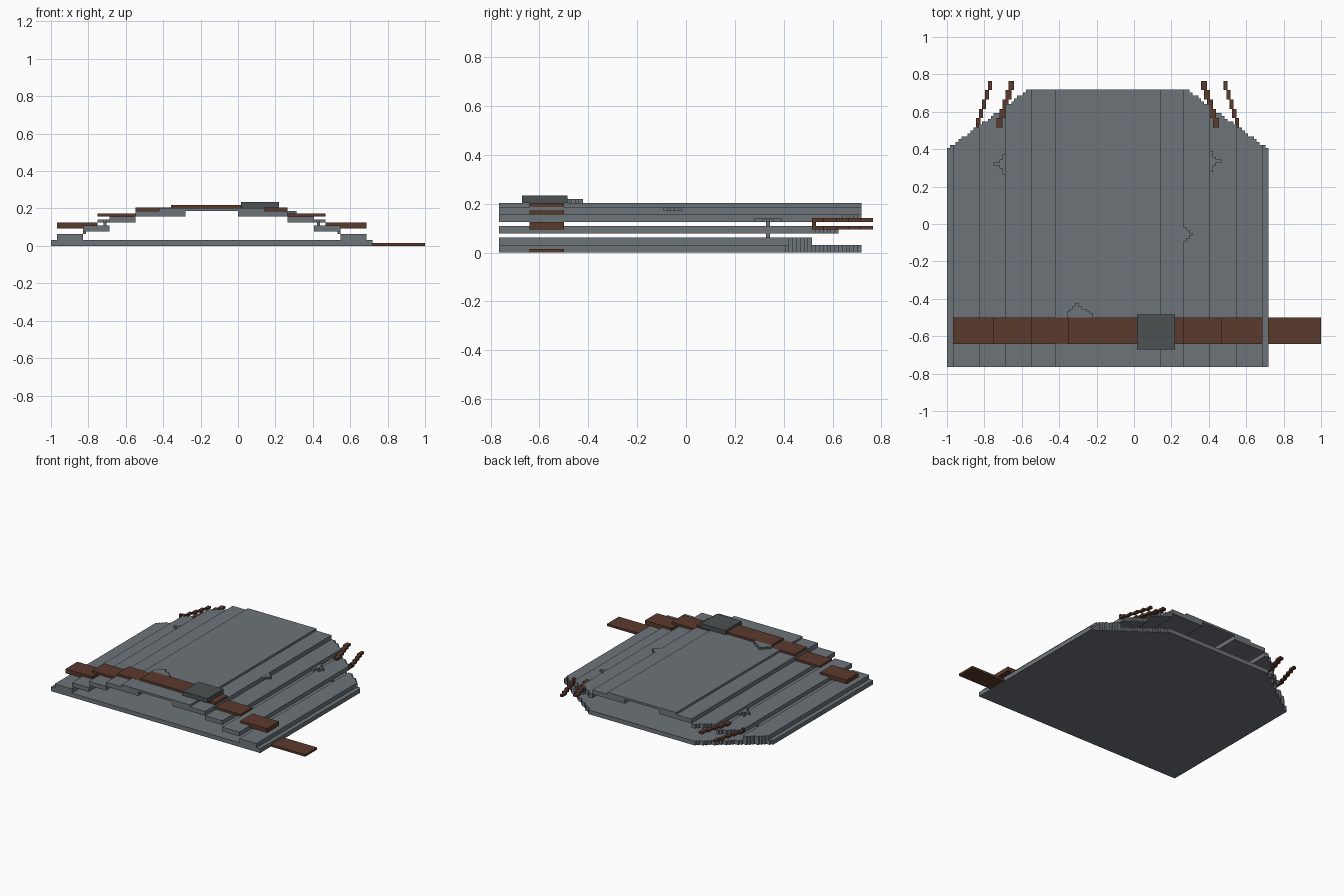
import bpy, bmesh

if "Cube" in bpy.data.objects:
    bpy.data.objects.remove(bpy.data.objects["Cube"])

U = 1 / 64          # grid unit of the blocky style
CX = -9             # symmetry line of the plate, in units
FRONT, SHOULDER, BACK = -49, 26, 46


def material(name, rgb):
    m = bpy.data.materials.new(name)
    m.diffuse_color = (*rgb, 1)
    m.use_nodes = True
    m.node_tree.nodes["Principled BSDF"].inputs["Base Color"].default_value = m.diffuse_color
    return m


STEEL = material("steel grey", (0.155, 0.175, 0.195))
LEATHER = material("brown leather", (0.105, 0.042, 0.026))
IRON = material("dark iron", (0.072, 0.082, 0.082))


def finish(bm, name, mat):
    bmesh.ops.recalc_face_normals(bm, faces=bm.faces)
    me = bpy.data.meshes.new(name)
    bm.to_mesh(me)
    bm.free()
    me.materials.append(mat)
    ob = bpy.data.objects.new(name, me)
    bpy.context.collection.objects.link(ob)
    return ob


def prism(bm, pts, z0, z1):
    """Extrude a flat outline (grid units) from z0 to z1."""
    face = bm.faces.new([bm.verts.new((x * U, y * U, z0 * U)) for x, y in pts])
    ext = bmesh.ops.extrude_face_region(bm, geom=[face])
    for v in ext["geom"]:
        if isinstance(v, bmesh.types.BMVert):
            v.co.z = z1 * U


def boxes(name, mat, *dims):
    bm = bmesh.new()
    for x0, x1, y0, y1, z0, z1 in dims:
        prism(bm, [(x0, y0), (x1, y0), (x1, y1), (x0, y1)], z0, z1)
    return finish(bm, name, mat)


def half_width(row):
    return 55 if row < SHOULDER else 55 - round((row - 25) * 1.35)


def plate(name, x0, x1, z0, z1):
    """Plate strip whose back corners follow the stepped shoulder line."""
    right, left = [(x1, FRONT)], [(x0, FRONT)]
    end = BACK
    for row in range(SHOULDER, BACK):
        a, b = max(x0, CX - half_width(row)), min(x1, CX + half_width(row))
        if a >= b:
            end = row
            break
        if b != right[-1][0]:
            right += [(right[-1][0], row), (b, row)]
        if a != left[-1][0]:
            left += [(left[-1][0], row), (a, row)]
    right.append((right[-1][0], end))
    left.append((left[-1][0], end))
    bm = bmesh.new()
    prism(bm, right + left[::-1], z0, z1)
    return finish(bm, name, STEEL)


def flip(x0, x1):
    return 2 * CX - x1, 2 * CX - x0


# back slab and the stepped, hollow chest plates
plate("back_plate", -64, 46, 0, 2)
for i, (x0, x1, z0, z1) in enumerate([(-62, -53, 2, 4), (-53, -44, 5, 7),
                                      (-44, -35, 8, 10), (-35, -18, 10, 12)], 1):
    plate(f"left_step_{i}", x0, x1, z0, z1)
    plate(f"right_step_{i}", *flip(x0, x1), z0, z1)
plate("chest_plate", -27, 9, 12, 13)

# belt pieces following the steps, tail and buckle
B0, B1 = -41, -32
for i, (x0, x1, z0, z1) in enumerate([(-62, -48, 6, 8), (-48, -35, 10, 11),
                                      (-35, -22, 12, 13.05)], 1):
    boxes(f"left_belt_{i}", LEATHER, (x0, x1, B0, B1, z0, z1))
    boxes(f"right_belt_{i}", LEATHER, (*flip(x0, x1), B0, B1, z0, z1))
boxes("belt_front", LEATHER, (-22.5, 4, B0, B1, 13, 14))
boxes("belt_tail", LEATHER, (46, 64, B0, B1, 0, 1))
boxes("buckle", IRON, (1, 14, -43, -31, 13, 15))

# slanted shoulder straps, stepped every four rows
for name, x, w, z in (("outer_strap", -54, 1.4, 6), ("inner_strap", -47, 2, 8)):
    steps = [(x + k, x + k + w, 33 + 3.2 * k, 36.2 + 3.2 * k, z, z + 1) for k in range(5)]
    boxes("left_" + name, LEATHER, *steps)
    boxes("right_" + name, LEATHER, *[(*flip(a, b), *r) for a, b, *r in steps])
boxes("strap_posts", LEATHER, (-54, -53, 33, 34, 7, 8), (35, 36, 33, 34, 7, 8))

# jagged dents: thin flakes, one row per entry giving how far it sticks out
SHAPE = [1, 1, 2, 4, 2, 1, 1]
boxes("left_dent", STEEL, *[(-44 - n, -43.5, 17 + i, 18 + i, 8.01, 9) for i, n in enumerate(SHAPE)])
boxes("right_dent", STEEL, *[(25.5, 26 + n, 18 + i, 19 + i, 8.01, 9) for i, n in enumerate(SHAPE)])
boxes("middle_dent", STEEL, *[(16.5, 17 + n, -6 + i, -5 + i, 11, 11.95)
                              for i, n in enumerate([1, 2, 3, 2, 1])])
boxes("front_dent", STEEL, *[(-23 + i, -22 + i, -32, -31 + n, 13, 14)
                             for i, n in enumerate([1, 2, 3, 4, 3, 2, 2, 1, 0.5])])

# tiny posts bridging the gaps between the steps
boxes("rivet_posts", STEEL, *[(*s, 21, 22, z, z + 1) for x, z in ((-53, 4), (-46, 7))
                              for s in ((x, x + 1), flip(x, x + 1))])
